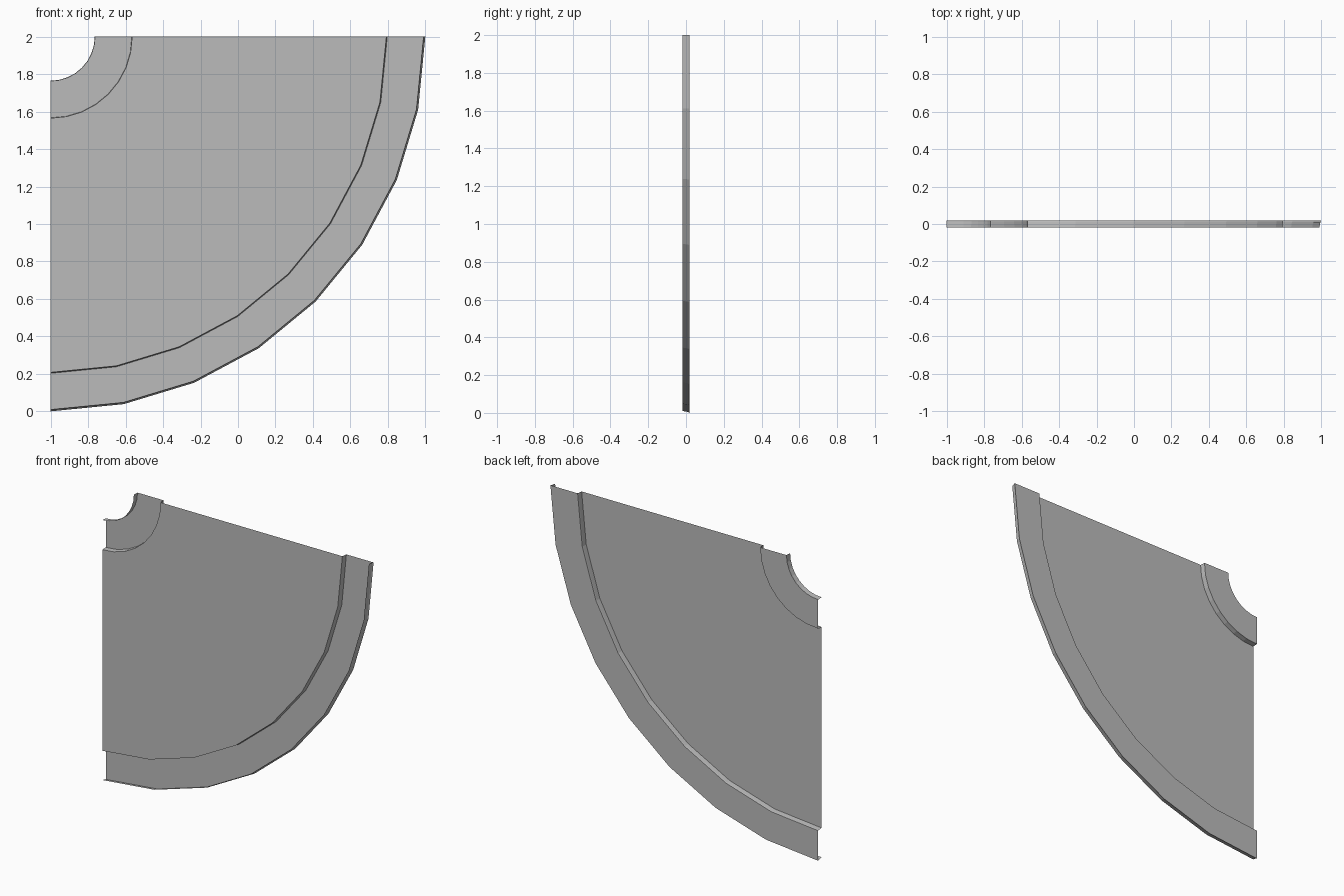
import bpy
import bmesh
from math import radians
from mathutils import Vector

cube = bpy.data.objects.get("Cube")
if cube:
    bpy.data.objects.remove(cube, do_unlink=True)

grey = bpy.data.materials.new("plain grey")
grey.use_nodes = True
colour = (0.5, 0.5, 0.5, 1)
grey.diffuse_color = colour
grey.node_tree.nodes["Principled BSDF"].inputs["Base Color"].default_value = colour

CENTRE = Vector((-1, 0, 2))   # corner that the quarter disc turns about
FRONT, CREASE, BACK = -0.018, 0.01, 0.018


def quarter_sweep(name, profile):
    """Sweep a (radius, depth) profile a quarter turn, from +x down to -z."""
    bm = bmesh.new()
    verts = [bm.verts.new(CENTRE + Vector((r, y, 0))) for r, y in profile]
    edges = [bm.edges.new(pair) for pair in zip(verts, verts[1:])]
    bmesh.ops.spin(bm, geom=verts + edges, cent=CENTRE, axis=(0, 1, 0),
                   angle=radians(90), steps=8)
    # Front-facing sheets look towards -y
    bmesh.ops.recalc_face_normals(bm, faces=bm.faces)
    if sum(f.normal.y * f.calc_area() for f in bm.faces) > 0:
        bmesh.ops.reverse_faces(bm, faces=bm.faces)
    mesh = bpy.data.meshes.new(name)
    bm.to_mesh(mesh)
    bm.free()
    mesh.materials.append(grey)
    obj = bpy.data.objects.new(name, mesh)
    bpy.context.collection.objects.link(obj)
    return obj


# Flat main sheet, standing forward of the two rims
quarter_sweep("main_panel", [(0.435, FRONT), (1.792, FRONT)])

# Recessed band round the hole, with a step to the panel and a lip
quarter_sweep("inner_rim", [(0.235, FRONT), (0.237, CREASE), (0.237, BACK),
                            (0.433, BACK), (0.433, CREASE), (0.435, FRONT)])

# Recessed band round the outside, with a step and a slightly flared lip
quarter_sweep("outer_rim", [(1.792, FRONT), (1.795, CREASE), (1.797, BACK),
                            (2.0, BACK), (1.995, CREASE), (1.99, FRONT)])
